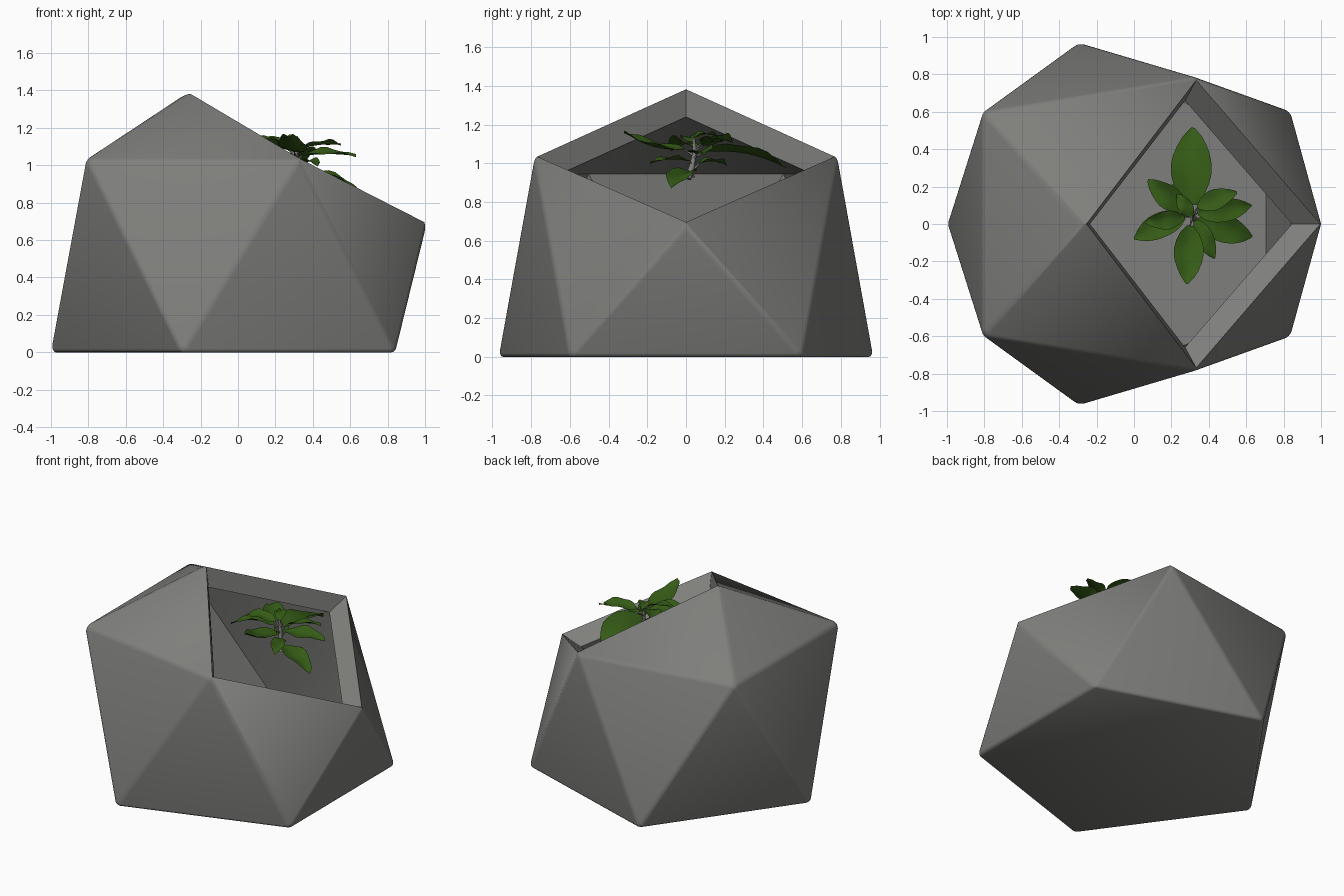
import bpy, bmesh, math
from mathutils import Vector

if "Cube" in bpy.data.objects:
    bpy.data.objects.remove(bpy.data.objects["Cube"])


def material(name, rgb):
    m = bpy.data.materials.new(name)
    m.diffuse_color = (*rgb, 1)
    m.use_nodes = True
    m.node_tree.nodes["Principled BSDF"].inputs["Base Color"].default_value = m.diffuse_color
    return m


STONE = material("grey concrete", (0.21, 0.21, 0.20))
GREEN = material("leaf green", (0.035, 0.105, 0.008))


def finish(bm, name, mat, angle):
    me = bpy.data.meshes.new(name)
    bm.to_mesh(me)
    bm.free()
    me.materials.append(mat)
    ob = bpy.data.objects.new(name, me)
    bpy.context.collection.objects.link(ob)
    bpy.ops.object.select_all(action='DESELECT')
    ob.select_set(True)
    bpy.context.view_layer.objects.active = ob
    bpy.ops.object.shade_smooth_by_angle(angle=math.radians(angle))
    return ob


# Faceted planter: cut-off icosahedron with one diamond opening
base = [(-1, 0, 0), (-.3, -.97, 0), (.84, -.6, 0), (.84, .6, 0), (-.3, .97, 0)]
ring = [(-.81, -.6, 1.03), (.325, -.785, 1.025), (1.005, 0, .672),
        (.325, .785, 1.025), (-.81, .6, 1.03)]
apex = (-.28, 0, 1.38)
points = base + ring + [apex]
faces = [(4, 3, 2, 1, 0), (10, 9, 5), (10, 5, 6), (10, 8, 9)]
for i in range(5):
    j = (i + 1) % 5
    faces += [(i, j, 5 + i), (5 + i, j, 5 + j)]
opening = [10, 6, 7, 8]

bm = bmesh.new()
centre = Vector((0, 0, .5))
outer = [bm.verts.new(p) for p in points]
inner = [bm.verts.new(centre + (Vector(p) - centre) * .84) for p in points]
for f in faces:
    bm.faces.new([outer[i] for i in f])
    bm.faces.new([inner[i] for i in reversed(f)])
for a, b in zip(opening, opening[1:] + opening[:1]):
    bm.faces.new([outer[a], outer[b], inner[b], inner[a]])
bmesh.ops.recalc_face_normals(bm, faces=bm.faces)
rim = set(outer[i] for i in opening)
shell = set(outer)
soft = [e for e in bm.edges if set(e.verts) <= shell
        and not (set(e.verts) <= rim)]
bmesh.ops.bevel(bm, geom=soft, offset=.02, segments=3, profile=.5,
                affect='EDGES', clamp_overlap=True)
finish(bm, "planter", STONE, 40)


# Leaf: folded, arched blade from base to tip
def leaf(name, start, tip, width, arch=.03, roll=0, steps=8):
    start, tip = Vector(start), Vector(tip)
    d = tip - start
    side = d.cross(Vector((0, 0, 1))).normalized()
    up = side.cross(d).normalized()
    s = side * math.cos(roll) + up * math.sin(roll)
    n = up * math.cos(roll) - side * math.sin(roll)
    bm = bmesh.new()
    rows = []
    for k in range(steps + 1):
        t = k / steps
        w = width / 2 * max(math.sin(math.pi * (.04 + .95 * t ** .9)), .02) ** .75
        mid = start + d * t + n * arch * math.sin(math.pi * t)
        ripple = .008 * math.sin(t * 11)
        rows.append([bm.verts.new(mid + s * w * q + n * (w * .3 * abs(q) + ripple * q))
                     for q in (-1, -.5, 0, .5, 1)])
    for r0, r1 in zip(rows, rows[1:]):
        for i in range(4):
            bm.faces.new([r0[i], r0[i + 1], r1[i + 1], r1[i]])
    finish(bm, name, GREEN, 60)


leaves = [
    ((.31, .10, 1.06), (.315, .515, .98), .22, .03, .1),
    ((.34, .06, 1.05), (.63, .10, 1.05), .13, .01, -.2),
    ((.34, .09, 1.09), (.55, .17, 1.11), .11, .01, .2),
    ((.34, .02, .96), (.63, -.07, .875), .15, .02, 0),
    ((.30, -.01, 1.07), (.285, -.32, 1.16), .16, -.03, .1),
    ((.27, .04, 1.08), (0, -.08, 1.07), .14, .03, -.2),
    ((.27, .04, 1.11), (.06, .01, 1.12), .10, .02, .2),
    ((.28, .08, 1.10), (.075, .235, 1.11), .13, .02, .2),
    ((.33, .02, 1.01), (.43, -.185, 1.0), .10, .015, 0),
    ((.30, .07, 1.00), (.20, .21, .99), .10, .015, 0),
    ((.31, .04, 1.13), (.23, .16, 1.14), .08, .015, 0),
]
for i, spec in enumerate(leaves):
    leaf(f"leaf_{i + 1}", *spec)


# Stems: thin tapered tubes
def tube(name, path, radius):
    cu = bpy.data.curves.new(name, 'CURVE')
    cu.dimensions = '3D'
    cu.bevel_depth = radius
    cu.bevel_resolution = 1
    cu.use_fill_caps = True
    sp = cu.splines.new('POLY')
    sp.points.add(len(path) - 1)
    for k, (pt, p) in enumerate(zip(sp.points, path)):
        pt.co = (*p, 1)
        pt.radius = 1 - .5 * k / (len(path) - 1)
    cu.materials.append(STONE)
    bpy.context.collection.objects.link(bpy.data.objects.new(name, cu))


trunk = [(.34, .01, .92), (.32, .03, .98), (.31, .045, 1.05), (.305, .04, 1.13)]
tube("stem", trunk, .018)
for i, spec in enumerate(leaves):
    x, y, z = spec[0]
    tube(f"leaf_stalk_{i + 1}", [(.312, .04, z - .03), (x, y, z)], .007)
